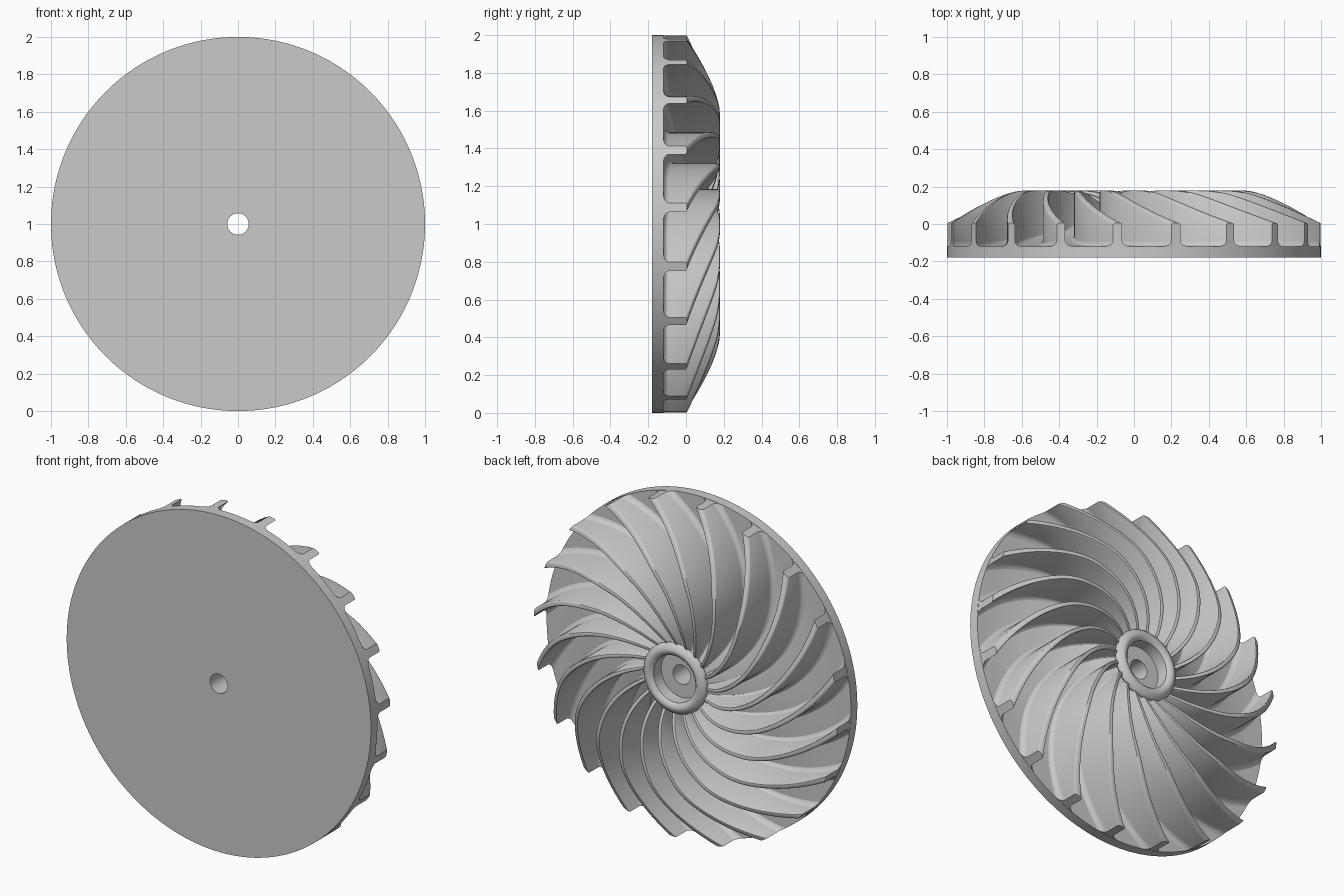
import bpy, math
from math import cos, sin, atan, pi

if "Cube" in bpy.data.objects:
    bpy.data.objects.remove(bpy.data.objects["Cube"])

grey = bpy.data.materials.new("plain grey")
grey.use_nodes = True
COLOUR = (0.59, 0.59, 0.59, 1)
grey.diffuse_color = COLOUR
grey.node_tree.nodes["Principled BSDF"].inputs["Base Color"].default_value = COLOUR

BLADES = 20
SWEEP = 1.12        # radians of sweep per unit of radius
HUB_R = 0.18
FLOOR = [(0.18, 0.07), (0.25, 0.04), (0.35, -0.01), (0.5, -0.064), (0.7, -0.102), (0.85, -0.117), (1, -0.12)]
CREST = [(0.18, 0.09), (0.25, 0.125), (0.35, 0.16), (0.45, 0.177), (0.55, 0.18), (0.63, 0.175),
         (0.7, 0.155), (0.8, 0.11), (1, 0.005)]


def height(curve, r):
    """Smooth interpolation through a radius/height curve."""
    n = len(curve)
    slopes = [(curve[min(i + 1, n - 1)][1] - curve[max(i - 1, 0)][1]) /
              (curve[min(i + 1, n - 1)][0] - curve[max(i - 1, 0)][0]) for i in range(n)]
    for i in range(n - 1):
        (a, ya), (b, yb) = curve[i], curve[i + 1]
        if r <= b + 1e-6:
            h = b - a
            t = (r - a) / h
            return ((2*t**3 - 3*t*t + 1) * ya + (t**3 - 2*t*t + t) * h * slopes[i]
                    + (3*t*t - 2*t**3) * yb + (t**3 - t*t) * h * slopes[i + 1])


def polar(r, angle, y):
    # Angle runs counter-clockwise as seen from the back
    return (-r * cos(angle), y, 1 + r * sin(angle))


def build(name, verts, faces, angle=35):
    mesh = bpy.data.meshes.new(name)
    mesh.from_pydata(verts, [], faces)
    mesh.materials.append(grey)
    obj = bpy.data.objects.new(name, mesh)
    bpy.context.collection.objects.link(obj)
    bpy.ops.object.select_all(action='DESELECT')
    obj.select_set(True)
    bpy.context.view_layer.objects.active = obj
    bpy.ops.object.mode_set(mode='EDIT')
    bpy.ops.mesh.select_all(action='SELECT')
    bpy.ops.mesh.normals_make_consistent(inside=False)
    bpy.ops.object.mode_set(mode='OBJECT')
    bpy.ops.object.shade_smooth_by_angle(angle=math.radians(angle))
    return obj


# Back plate, floor curve, hub ring, counterbore and shaft hole in one turned body
radii = [HUB_R + (1 - HUB_R) * i / 28 for i in range(29)]
profile = [(0.057, -0.18), (1, -0.18)]
profile += [(r, height(FLOOR, r)) for r in reversed(radii)]
profile += [(0.2, 0.082), (0.208, 0.092), (0.207, 0.102), (0.198, 0.113), (0.178, 0.125),
            (0.168, 0.127), (0.152, 0.122), (0.138, 0.108), (0.135, 0.04), (0.057, 0.04)]
SEG = 160
count = len(profile)
verts = [polar(r, 2 * pi * s / SEG, y) for s in range(SEG) for r, y in profile]
faces = [(s * count + i, s * count + (i + 1) % count,
          (s + 1) % SEG * count + (i + 1) % count, (s + 1) % SEG * count + i)
         for s in range(SEG) for i in range(count)]
build("plate_and_hub", verts, faces)


# Swept blades, each a lofted section with rounded crest and filleted root
def blade(start):
    verts, faces = [], []
    for r in radii:
        low, top = height(FLOOR, r), height(CREST, r)
        half = 0.010 + 0.006 * r
        flare = 0.03 * r
        lean = 1 / (r * cos(atan(SWEEP * r)))
        rise = min(flare, (top - low) * 0.4)
        side = [(half + flare, low - 0.01), (half + flare, low - 0.001), (half + flare * 0.4, low + rise * 0.2),
                (half + flare * 0.1, low + rise * 0.6), (half, low + rise), (half, top - 0.008),
                (half - 0.003, top - 0.002), (half - 0.008, top)]
        loop = side + [(-w, y) for w, y in reversed(side)]
        mid = start + SWEEP * (r - 1)
        verts += [polar(r * 0.9995, mid + w * lean, y) for w, y in loop]
    n = len(loop)
    for k in range(len(radii) - 1):
        for i in range(n):
            j = (i + 1) % n
            faces.append((k * n + i, k * n + j, (k + 1) * n + j, (k + 1) * n + i))
    faces += [tuple(range(n)), tuple(range(len(verts) - n, len(verts)))]
    return verts, faces


for b in range(BLADES):
    build(f"blade_{b + 1}", *blade(math.radians(13 + 360 * b / BLADES)))
